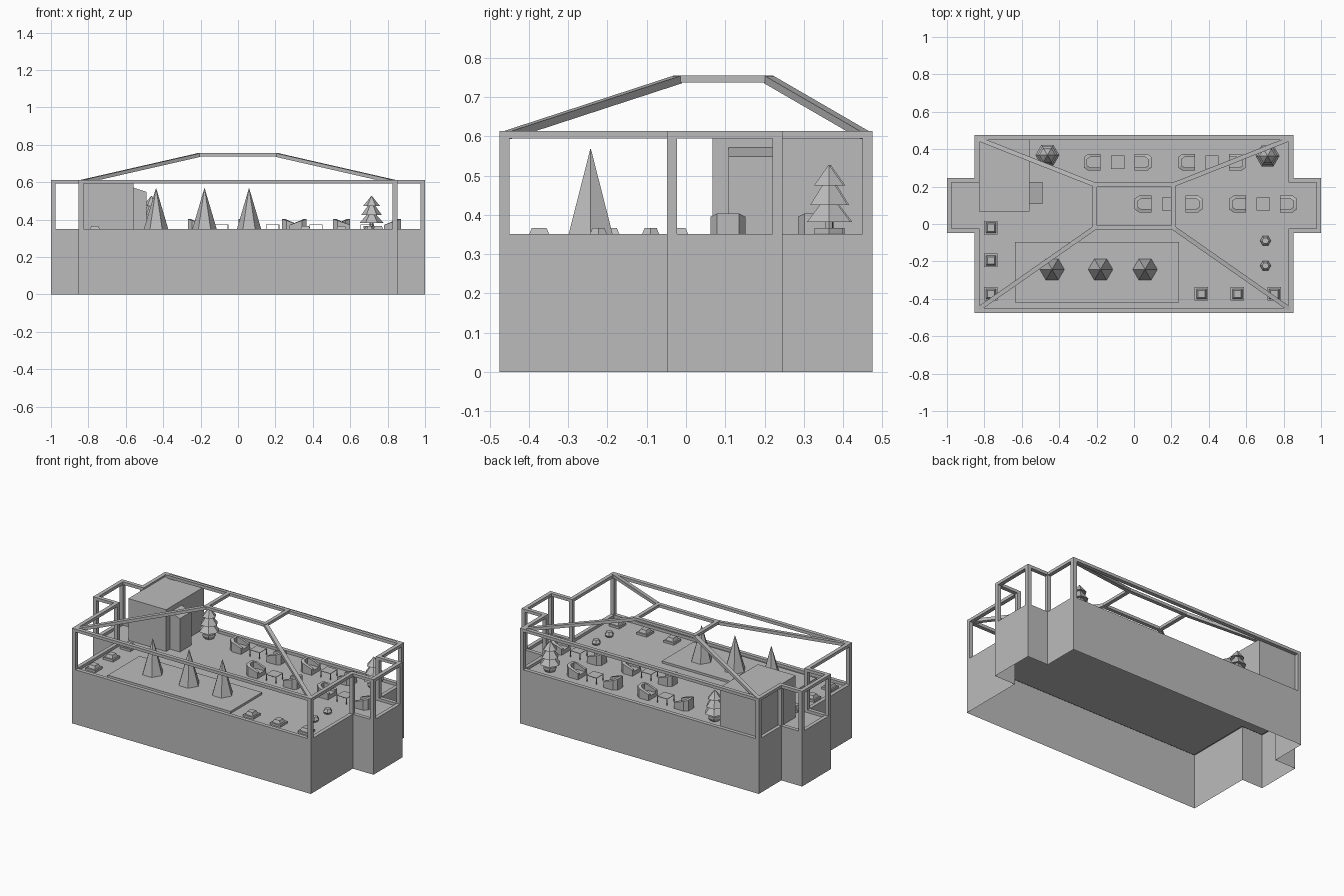
import bpy, bmesh
from math import cos, sin, tau
from mathutils import Vector

cube = bpy.data.objects.get("Cube")
if cube:
    bpy.data.objects.remove(cube)

grey = bpy.data.materials.new("plain_grey")
grey.use_nodes = True
colour = (0.5, 0.5, 0.5, 1)
grey.diffuse_color = colour
grey.node_tree.nodes["Principled BSDF"].inputs["Base Color"].default_value = colour

FLOOR, WALL, BEAM_LOW, BEAM_TOP, BAR = 0.333, 0.351, 0.594, 0.613, 0.025


def finish(name, bm, fix=True):
    if fix:
        bmesh.ops.recalc_face_normals(bm, faces=bm.faces[:])
    me = bpy.data.meshes.new(name)
    bm.to_mesh(me)
    bm.free()
    me.materials.append(grey)
    ob = bpy.data.objects.new(name, me)
    bpy.context.collection.objects.link(ob)
    return ob


def loft(bm, loops, first=True, last=True, closed=False):
    """Skin a list of equal-length point loops."""
    rows = [[bm.verts.new(p) for p in loop] for loop in loops]
    n = len(rows[0])
    pairs = list(zip(rows, rows[1:])) + ([(rows[-1], rows[0])] if closed else [])
    for a, b in pairs:
        for i in range(n):
            j = (i + 1) % n
            bm.faces.new((a[i], a[j], b[j], b[i]))
    if first and not closed:
        bm.faces.new(rows[0][::-1])
    if last and not closed:
        bm.faces.new(rows[-1])


def rect(x0, x1, y0, y1, z):
    return [(x0, y0, z), (x1, y0, z), (x1, y1, z), (x0, y1, z)]


def box(bm, x0, x1, y0, y1, z0, z1):
    loft(bm, [rect(x0, x1, y0, y1, z0), rect(x0, x1, y0, y1, z1)])


def ngon(x, y, z, r, n=6):
    return [(x + r * cos(tau * i / n), y + r * sin(tau * i / n), z) for i in range(n)]


def plan(d, z):
    """Building outline with end wings, moved inward by d."""
    X, Y, W, a, b = 0.852 - d, 0.475 - d, 1 - d, -0.048 + d, 0.246 - d
    pts = [(-X, -Y), (X, -Y), (X, a), (W, a), (W, b), (X, b), (X, Y),
           (-X, Y), (-X, b), (-W, b), (-W, a), (-X, a)]
    return [(x, y, z) for x, y in pts]


def bar(bm, p, q, w, h):
    """Sloping bar with an upright rectangular section."""
    p, q = Vector(p), Vector(q)
    side = (q - p).cross(Vector((0, 0, 1))).normalized() * w / 2
    up = Vector((0, 0, h))
    loft(bm, [[e - side - up, e + side - up, e + side, e - side] for e in (p, q)])


# Storey walls, open below, with a rim and a sunken floor
bm = bmesh.new()
loft(bm, [plan(0, 0), plan(0, WALL), plan(BAR, WALL), plan(BAR, FLOOR)], first=False)
finish("walls_and_floor", bm, fix=False)

# Raised platform with three spires
bm = bmesh.new()
box(bm, -0.635, 0.24, -0.42, -0.097, FLOOR, 0.347)
finish("platform", bm)
for i, x in enumerate((-0.438, -0.179, 0.059)):
    bm = bmesh.new()
    loft(bm, [ngon(x, -0.243, 0.346, 0.066), ngon(x, -0.243, 0.568, 0.0008)])
    finish(f"spire_{i + 1}", bm)

# Top beam around the outline
bm = bmesh.new()
loft(bm, [plan(0, BEAM_LOW), plan(0, BEAM_TOP), plan(BAR, BEAM_TOP), plan(BAR, BEAM_LOW)],
     closed=True)
finish("top_beam", bm)

# Posts at every corner of the outline
bm = bmesh.new()
h = BAR / 2
for x, y, z in plan(h, WALL):
    box(bm, x - h, x + h, y - h, y + h, z, BEAM_LOW)
finish("posts", bm)

# Open roof frame: ridge rectangle and four hips
bm = bmesh.new()
R0, R1, RZ = -0.02, 0.21, 0.755
for sx in (-1, 1):
    bar(bm, (sx * 0.21, R0 - h, RZ), (sx * 0.21, R1 + h, RZ), 0.024, 0.018)
    for y, corner in ((R0, -0.455), (R1, 0.455)):
        bar(bm, (sx * 0.21, y, RZ), (sx * 0.832, corner, BEAM_TOP), 0.024, 0.02)
for y in (R0, R1):
    bar(bm, (-0.2, y, RZ), (0.2, y, RZ), 0.024, 0.018)
finish("roof_frame", bm)

# Stair block and its porch with a sloping top
bm = bmesh.new()
box(bm, -0.83, -0.56, 0.068, 0.452, FLOOR, 0.602)
finish("stair_block", bm)
bm = bmesh.new()
top = [(x, y, 0.572 if x < -0.53 else 0.548) for x, y, z in rect(-0.56, -0.49, 0.108, 0.225, 0)]
loft(bm, [rect(-0.56, -0.49, 0.108, 0.225, FLOOR), top])
finish("porch", bm)

# Potted trees with three tiers
for i, (x, y) in enumerate(((-0.463, 0.368), (0.714, 0.364))):
    bm = bmesh.new()
    loft(bm, [ngon(x, y, FLOOR, 0.03), ngon(x, y, 0.352, 0.042), ngon(x, y, 0.366, 0.042),
              ngon(x, y, 0.366, 0.033)])
    finish(f"tree_pot_{i + 1}", bm)
    bm = bmesh.new()
    profile = ((0.36, 0.01), (0.395, 0.01), (0.382, 0.064), (0.435, 0.018), (0.425, 0.055),
               (0.482, 0.014), (0.474, 0.044), (0.527, 0.001))
    loft(bm, [ngon(x, y, z, r) for z, r in profile])
    finish(f"tree_{i + 1}", bm)

# Square planters with clipped shrubs
spots = [(-0.765, y) for y in (-0.02, -0.195, -0.374)]
spots += [(x, -0.374) for x in (0.36, 0.553, 0.75)]
bm = bmesh.new()
for x, y in spots:
    loft(bm, [rect(x - r, x + r, y - r, y + r, z) for r, z in
              ((0.036, FLOOR), (0.036, 0.347), (0.027, 0.347), (0.019, 0.366))])
finish("square_planters", bm)

# Small round planters
bm = bmesh.new()
for y in (-0.09, -0.223):
    loft(bm, [ngon(0.703, y, z, r) for z, r in
              ((FLOOR, 0.02), (0.347, 0.029), (0.353, 0.024), (0.366, 0.018))])
finish("round_planters", bm)


def chair(bm, cx, cy, s):
    """Tub chair whose back points along s."""
    outer = [(-0.045, 0.045), (0.022, 0.045), (0.045, 0.028)]
    inner = [(-0.045, 0.027), (0.012, 0.027), (0.027, 0.017)]
    tops = (0.372, 0.395, 0.403)
    full = lambda pts: pts + [(x, -y) for x, y in reversed(pts)]
    tops = tops + tops[::-1]
    place = lambda p, z: (cx + s * p[0], cy + p[1], z)
    seat = full(outer)
    sections = []
    for o, n, t in zip(seat, full(inner), tops):
        sections.append([place(o, FLOOR), place(o, t), place(n, t), place(n, FLOOR)])
    loft(bm, sections)
    loft(bm, [[place(p, z) for p in full(inner)] for z in (FLOOR, 0.358)])


# Seating groups: a thin-legged table between two facing chairs
for i, (x, y) in enumerate(((-0.087, 0.33), (0.417, 0.33), (0.185, 0.107), (0.69, 0.107))):
    bm = bmesh.new()
    box(bm, x - 0.036, x + 0.036, y - 0.036, y + 0.036, 0.372, 0.375)
    for sx in (-1, 1):
        for sy in (-1, 1):
            a, b = x + sx * 0.034, y + sy * 0.034
            box(bm, a - 0.002, a + 0.002, b - 0.002, b + 0.002, FLOOR, 0.372)
    finish(f"table_{i + 1}", bm)
    for s, side in ((-1, "right"), (1, "left")):
        bm = bmesh.new()
        chair(bm, x + s * 0.136, y, s)
        finish(f"chair_{side}_{i + 1}", bm)
